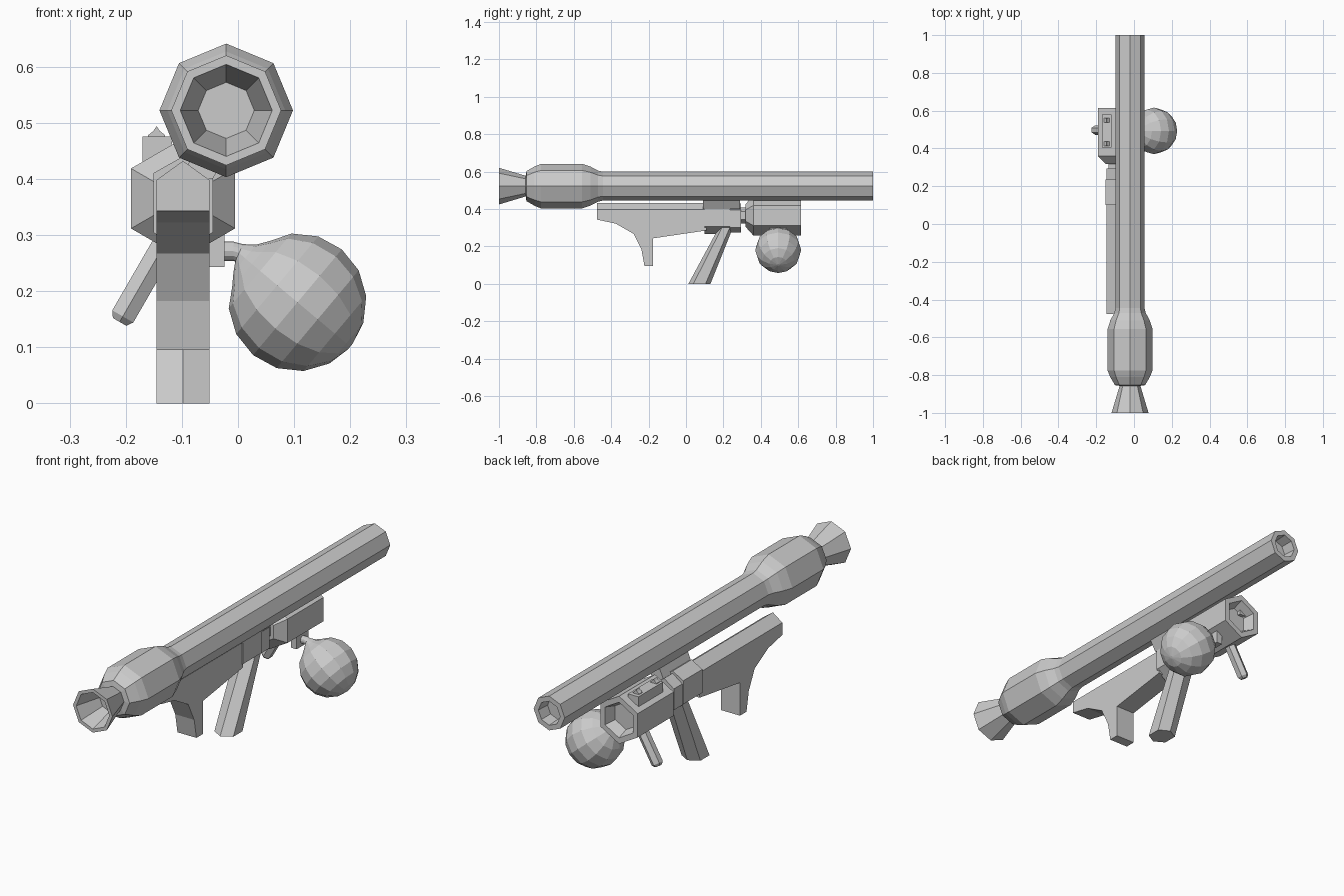
import bpy, bmesh, math
from mathutils import Vector

if "Cube" in bpy.data.objects:
    bpy.data.objects.remove(bpy.data.objects["Cube"])


def loft(name, rings):
    """Skin a list of equal-length point rings and cap both ends."""
    bm = bmesh.new()
    rows = [[bm.verts.new(p) for p in r] for r in rings]
    n = len(rows[0])
    for a, b in zip(rows, rows[1:]):
        for i in range(n):
            j = (i + 1) % n
            bm.faces.new((a[i], a[j], b[j], b[i]))
    bm.faces.new(rows[0][::-1])
    bm.faces.new(rows[-1])
    bmesh.ops.recalc_face_normals(bm, faces=bm.faces)
    me = bpy.data.meshes.new(name)
    bm.to_mesh(me)
    bm.free()
    ob = bpy.data.objects.new(name, me)
    bpy.context.collection.objects.link(ob)
    return ob


def ring(centre, axis, r, n):
    """Regular n-gon around an axis; one corner points along the side direction."""
    c, a = Vector(centre), Vector(axis).normalized()
    u = Vector((0, 0, 1)) if abs(a.y) > 0.9 else Vector((0, 1, 0))
    v = a.cross(u)
    return [c + r * (math.cos(2 * math.pi * i / n) * u + math.sin(2 * math.pi * i / n) * v)
            for i in range(n)]


def lathe_y(name, x, z, profile, n):
    return loft(name, [ring((x, y, z), (0, 1, 0), r, n) for y, r in profile])


def box(name, x0, x1, y0, y1, z0, z1):
    return loft(name, [[(x0, y0, z), (x1, y0, z), (x1, y1, z), (x0, y1, z)] for z in (z0, z1)])


def tall_hex(y, hw, z0, z1, z2, z3):
    """Hexagon in the xz plane with upright sides."""
    return [(CX, y, z0), (CX + hw, y, z1), (CX + hw, y, z2),
            (CX, y, z3), (CX - hw, y, z2), (CX - hw, y, z1)]


CX = -0.098

# Octagonal launch tube: flared exhaust, bulge, long barrel, hollow at both ends
lathe_y("launch_tube", -0.021, 0.522, [
    (-0.88, 0.05), (-1, 0.082), (-1, 0.098), (-0.857, 0.055), (-0.853, 0.08),
    (-0.81, 0.105), (-0.775, 0.119), (-0.555, 0.119), (-0.51, 0.104),
    (-0.47, 0.083), (-0.445, 0.077), (1, 0.077), (1, 0.054), (0.94, 0.05)], 8)

# Shoulder stock with a ridged top
low = [(0.11, 0.285), (-0.176, 0.243), (-0.176, 0.095), (-0.222, 0.095), (-0.238, 0.182),
       (-0.28, 0.267), (-0.377, 0.322), (-0.476, 0.343)]
loft("stock", [[(x, y, z) for y, z in low + [(-0.476, top), (0.11, top)]]
               for x, top in ((CX - 0.047, 0.398), (CX, 0.432), (CX + 0.047, 0.398))])

# Receiver, step and tube mount
loft("receiver", [tall_hex(y, 0.053, 0.265, 0.305, 0.41, 0.44) for y in (0.10, 0.235)])
loft("receiver_step", [tall_hex(y, 0.048, 0.275, 0.3, 0.395, 0.43) for y in (0.235, 0.295)])
loft("tube_mount", [[(-0.1, y, 0.40), (-0.045, y, 0.40), (-0.005, y, 0.47), (-0.07, y, 0.47)]
                    for y in (0.09, 0.29)])

# Raked hexagonal pistol grip
loft("pistol_grip", [[(CX, c - h, z), (CX + 0.047, c - h * 0.55, z), (CX + 0.047, c + h * 0.55, z),
                      (CX, c + h, z), (CX - 0.047, c + h * 0.55, z), (CX - 0.047, c - h * 0.55, z)]
                     for z, c, h in ((0, 0.072, 0.059), (0.30, 0.213, 0.038))])

# Hexagonal lower barrel with recessed muzzle
lathe_y("lower_barrel", CX, 0.365, [
    (0.28, 0.042), (0.318, 0.042), (0.318, 0.06), (0.36, 0.107), (0.615, 0.107),
    (0.615, 0.08), (0.565, 0.062)], 6)

# Sight rail with two notched sights
box("sight_rail", -0.17, -0.118, 0.405, 0.58, 0.40, 0.475)
for name, y in (("front_sight", 0.55), ("rear_sight", 0.425)):
    loft(name, [[(-0.16, yy, 0.47), (-0.13, yy, 0.47), (-0.13, yy, 0.478), (-0.139, yy, 0.485),
                 (-0.145, yy, 0.494), (-0.151, yy, 0.485), (-0.16, yy, 0.478)]
                for yy in (y - 0.012, y + 0.012)])

# Angled side handle
a, b = Vector((-0.13, 0.497, 0.285)), Vector((-0.211, 0.497, 0.145))
loft("side_handle", [ring(a.lerp(b, t), b - a, r, 6)
                     for t, r in ((0, 0.025), (0.93, 0.025), (1, 0.016))])

# Faceted ball tank whose neck bends into the barrel
centre = Vector((0.106, 0.493, 0.18))
axis = Vector((-0.766, 0, 0.643))
R = 0.123
rings = []
for k in range(0, 7):
    t = math.radians(max(22.5 * k, 3))
    rings.append(ring(centre - axis * R * math.cos(t), axis, R * math.sin(t), 12))
for d, r in ((0.106, 0.055), (0.122, 0.032)):
    rings.append(ring(centre + axis * d, axis, r, 12))
for x, z, ax in ((0.002, 0.268, (-0.9, 0, 0.4)), (-0.008, 0.271, (-1, 0, 0)), (-0.03, 0.271, (-1, 0, 0))):
    rings.append(ring((x, 0.493, z), ax, 0.017, 12))
loft("ball_tank", rings)
box("tank_socket", -0.053, -0.024, 0.45, 0.535, 0.243, 0.32)
